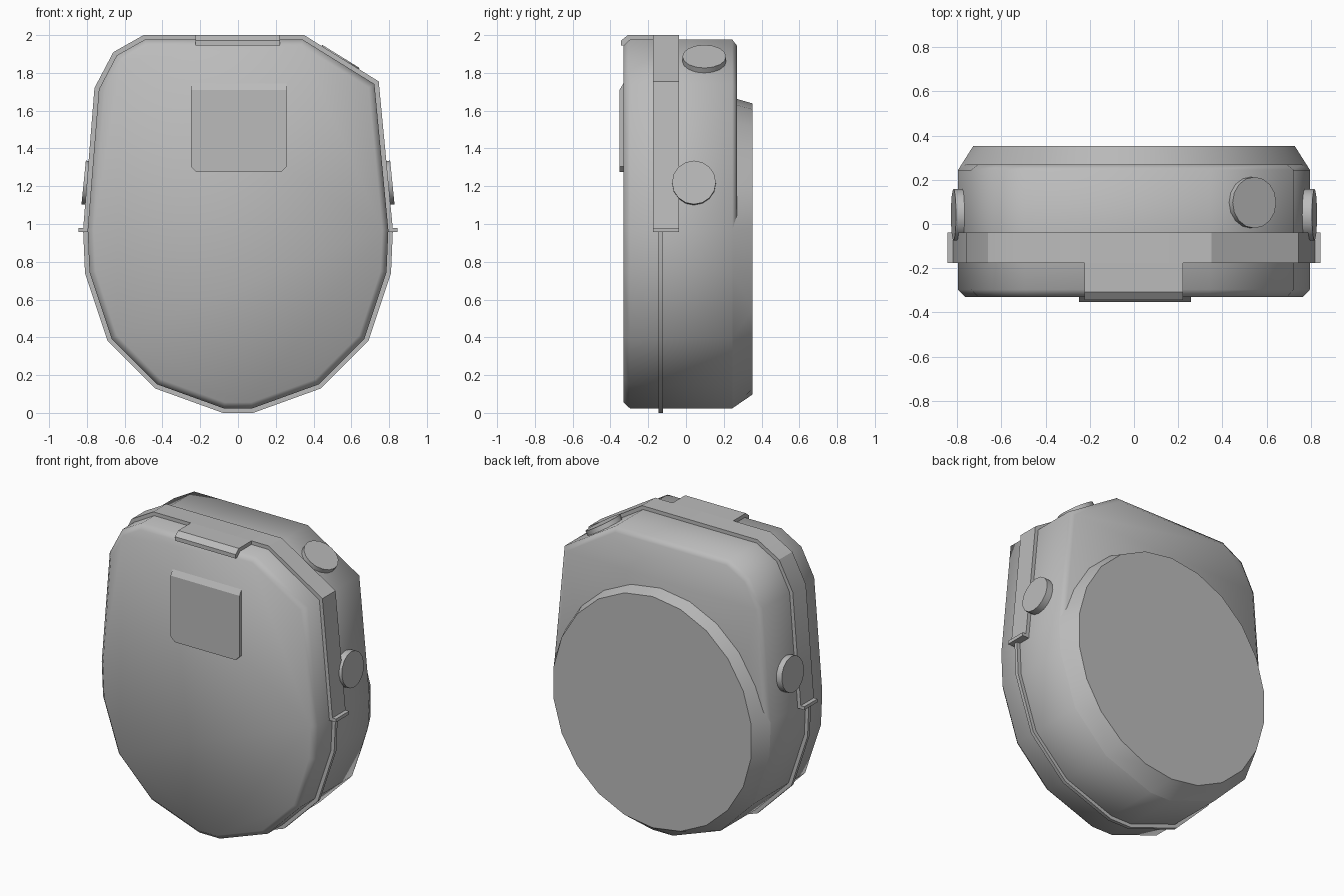
import bpy, bmesh, math
from mathutils import Vector, Matrix

if "Cube" in bpy.data.objects:
    bpy.data.objects.remove(bpy.data.objects["Cube"], do_unlink=True)

GREY = bpy.data.materials.new("plain grey")
GREY.use_nodes = True
colour = (0.5, 0.5, 0.5, 1)
GREY.diffuse_color = colour
GREY.node_tree.nodes["Principled BSDF"].inputs["Base Color"].default_value = colour


def finish(bm, name, angle=30):
    bmesh.ops.recalc_face_normals(bm, faces=bm.faces[:])
    mesh = bpy.data.meshes.new(name)
    bm.to_mesh(mesh)
    bm.free()
    mesh.materials.append(GREY)
    ob = bpy.data.objects.new(name, mesh)
    bpy.context.collection.objects.link(ob)
    bpy.ops.object.select_all(action='DESELECT')
    ob.select_set(True)
    bpy.context.view_layer.objects.active = ob
    bpy.ops.object.shade_smooth_by_angle(angle=math.radians(angle))
    return ob


def inset(points, d):
    """Mitred inward offset of a clockwise (x, z) outline."""
    out = []
    for i, p in enumerate(points):
        a, b, c = Vector(points[i - 1]), Vector(p), Vector(points[(i + 1) % len(points)])
        u, v = (b - a).normalized(), (c - b).normalized()
        n1, n2 = Vector((u.y, -u.x)), Vector((v.y, -v.x))
        out.append(tuple(b + (n1 + n2) * d / (1 + n1.dot(n2))))
    return out


def loft(name, sections, angle=30):
    """Bridge a list of equal-length 3D rings and cap both ends."""
    bm = bmesh.new()
    rings = [[bm.verts.new(p) for p in s] for s in sections]
    for a, b in zip(rings, rings[1:]):
        for i in range(len(a)):
            j = (i + 1) % len(a)
            bm.faces.new((a[i], a[j], b[j], b[i]))
    bm.faces.new(rings[0])
    bm.faces.new(rings[-1])
    return finish(bm, name, angle)


def at_y(points, y):
    return [(x, y, z) for x, z in points]


def at_x(points, x):
    return [(x, y, z) for y, z in points]


def button(name, centre, normal, radius=0.116, depth=0.1):
    bm = bmesh.new()
    normal = Vector(normal).normalized()
    turn = normal.to_track_quat('Z', 'Y').to_matrix().to_4x4()
    place = Matrix.Translation(Vector(centre) - normal * depth / 2) @ turn
    bmesh.ops.create_cone(bm, cap_ends=True, segments=16, radius1=radius,
                          radius2=radius, depth=depth, matrix=place)
    return finish(bm, name)


# Clockwise outer outline, starting at the lower left of the base
lower_left = [(-0.08, 0), (-0.44, 0.13), (-0.69, 0.38), (-0.81, 0.74), (-0.82, 0.97)]
lower_right = [(-x, z) for x, z in reversed(lower_left)]
upper = [(-0.76, 1.72), (-0.66, 1.91), (-0.5, 2), (0.35, 2), (0.745, 1.755)]
outline = lower_left + upper + lower_right
wall = inset(outline, 0.024)
rim = inset(wall, 0.032)

# Main case with bevelled front and back edges
loft("case", [at_y(rim, -0.331), at_y(wall, -0.297),
              at_y(wall, 0.245), at_y(rim, 0.27)], 60)

# Round back, blended into the lower walls of the case
bm = bmesh.new()
for k in range(22):
    a = math.tau * (k + 0.5) / 22
    c, s = math.cos(a), math.sin(a)
    bm.verts.new((0.735 * c, 0.353, 0.868 + 0.77 * s))
    if s > 0.2:
        bm.verts.new((0.77 * c, 0.265, 0.868 + 0.795 * s))
for x, z in wall:
    if z < 1:
        bm.verts.new((x, 0.245, z))
bmesh.ops.convex_hull(bm, input=bm.verts[:])
bmesh.ops.dissolve_limit(bm, angle_limit=0.02, verts=bm.verts[:], edges=bm.edges[:])
finish(bm, "round_back", 40)

# Wide band over the upper half and thin seam round the lower half
band = [lower_left[-1]] + upper + [lower_right[0]]
loft("upper_band", [at_y(band, -0.176), at_y(band, -0.038)])
seam = lower_left + lower_right
loft("lower_seam", [at_y(seam, -0.145), at_y(seam, -0.122)])

# Side stops at the band ends, and side buttons
for side, word in ((1, "left"), (-1, "right")):
    stop = [(side * 0.77, 0.958), (side * 0.845, 0.958),
            (side * 0.845, 0.98), (side * 0.77, 0.98)]
    loft(word + "_stop", [at_y(stop, -0.176), at_y(stop, -0.038)])
    button(word + "_button", (side * 0.817, 0.042, 1.22), (side, 0, 0.1))
button("top_button", (0.545, 0.097, 1.887), (0.245, 0, 0.395))

# Clasp folding from the band over the front edge
clasp = [(-0.17, 2), (-0.308, 2), (-0.343, 1.972), (-0.343, 1.946),
         (-0.32, 1.946), (-0.29, 1.96), (-0.17, 1.96)]
loft("clasp", [at_x(clasp, -0.225), at_x(clasp, 0.222)])

# Front plate with clipped lower corners and a sloping top
plate = [(-0.25, 1.71), (0.258, 1.71), (0.258, 1.305),
         (0.228, 1.275), (-0.22, 1.275), (-0.25, 1.305)]
back = [(x, 1.75 if z > 1.7 else z) for x, z in plate]
loft("front_plate", [at_y(plate, -0.352), at_y(back, -0.328)])
